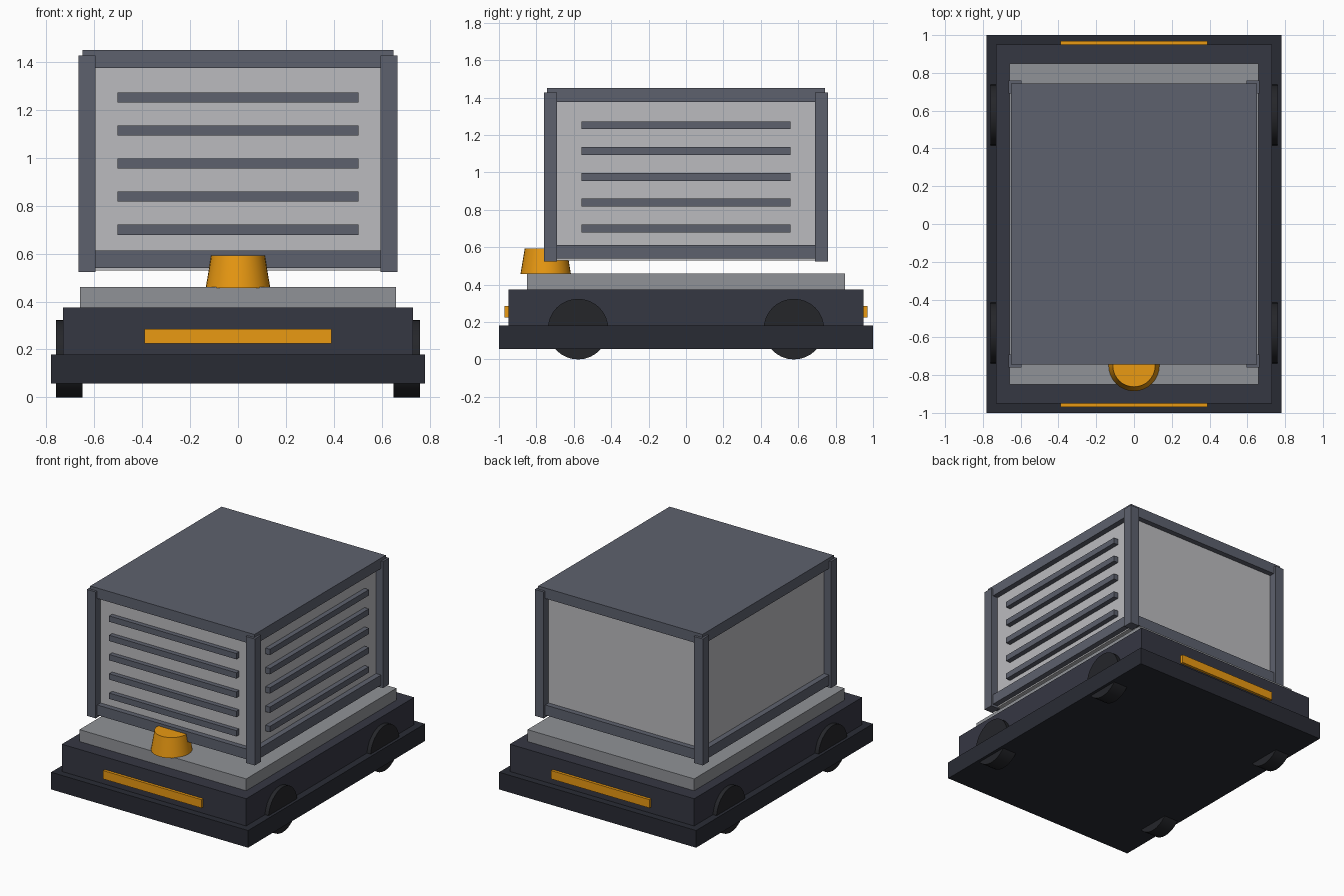
import bpy

if "Cube" in bpy.data.objects:
    bpy.data.objects.remove(bpy.data.objects["Cube"])


def material(name, rgb):
    m = bpy.data.materials.new(name)
    m.diffuse_color = (*rgb, 1)
    m.use_nodes = True
    m.node_tree.nodes["Principled BSDF"].inputs["Base Color"].default_value = m.diffuse_color
    return m


FRAME = material("slate", (0.11, 0.12, 0.155))
BODY = material("dark", (0.036, 0.038, 0.055))
SKIRT = material("near_black", (0.022, 0.024, 0.034))
TYRE = material("tyre", (0.018, 0.019, 0.023))
AMBER = material("amber", (0.82, 0.32, 0.006))
PANEL = material("light_grey", (0.5, 0.5, 0.52))
DECK = material("mid_grey", (0.28, 0.29, 0.31))


def box(name, x, y, z, mat):
    """Box from (min, max) pairs on each axis."""
    spans = (x, y, z)
    bpy.ops.mesh.primitive_cube_add(size=1, location=[(a + b) / 2 for a, b in spans])
    ob = bpy.context.object
    ob.name = name
    ob.scale = [b - a for a, b in spans]
    bpy.ops.object.transform_apply(location=False, rotation=False, scale=True)
    ob.data.materials.append(mat)
    return ob


def sym(v):
    return (-v, v)


def side(s, a, b):
    return tuple(sorted((s * a, s * b)))


# Stepped base
box("skirt", sym(0.78), sym(1.0), (0.057, 0.18), SKIRT)
box("chassis", sym(0.73), sym(0.95), (0.10, 0.375), BODY)
box("deck", sym(0.66), sym(0.85), (0.375, 0.46), DECK)

# Light bars, front and back
for s, label in ((-1, "front"), (1, "back")):
    box(label + "_light_bar", sym(0.39), side(s, 0.94, 0.97), (0.225, 0.285), AMBER)

# Wheels
for sx, a in ((-1, "left"), (1, "right")):
    for sy, b in ((-1, "front"), (1, "back")):
        bpy.ops.mesh.primitive_cylinder_add(
            vertices=32, radius=0.162, depth=0.11,
            location=(sx * 0.704, sy * 0.577, 0.162), rotation=(0, 1.570796, 0))
        wheel = bpy.context.object
        wheel.name = f"{b}_{a}_wheel"
        wheel.data.materials.append(TYRE)
        bpy.ops.object.shade_smooth_by_angle()

# Cargo box with roof, floor frame and corner posts
box("cargo_box", sym(0.61), sym(0.705), (0.53, 1.42), PANEL)
box("roof", sym(0.65), sym(0.743), (1.375, 1.45), FRAME)
box("floor_frame", sym(0.65), sym(0.743), (0.54, 0.613), FRAME)
for sx, a in ((-1, "left"), (1, "right")):
    for sy, b in ((-1, "front"), (1, "back")):
        box(f"{b}_{a}_post", side(sx, 0.595, 0.665), side(sy, 0.69, 0.76),
            (0.523, 1.428), FRAME)

# Slats on the front and right side only
for i in range(5):
    z = 0.70 + i * 0.138
    span = (z - 0.021, z + 0.021)
    box(f"front_slat_{i + 1}", sym(0.503), (-0.738, -0.70), span, FRAME)
    box(f"right_slat_{i + 1}", (0.60, 0.645), sym(0.56), span, FRAME)

# Amber beacon on the front of the deck
bpy.ops.mesh.primitive_cone_add(vertices=32, radius1=0.135, radius2=0.112,
                                depth=0.137, location=(0, -0.75, 0.5245))
beacon = bpy.context.object
beacon.name = "beacon"
beacon.data.materials.append(AMBER)
bpy.ops.object.shade_smooth_by_angle()
